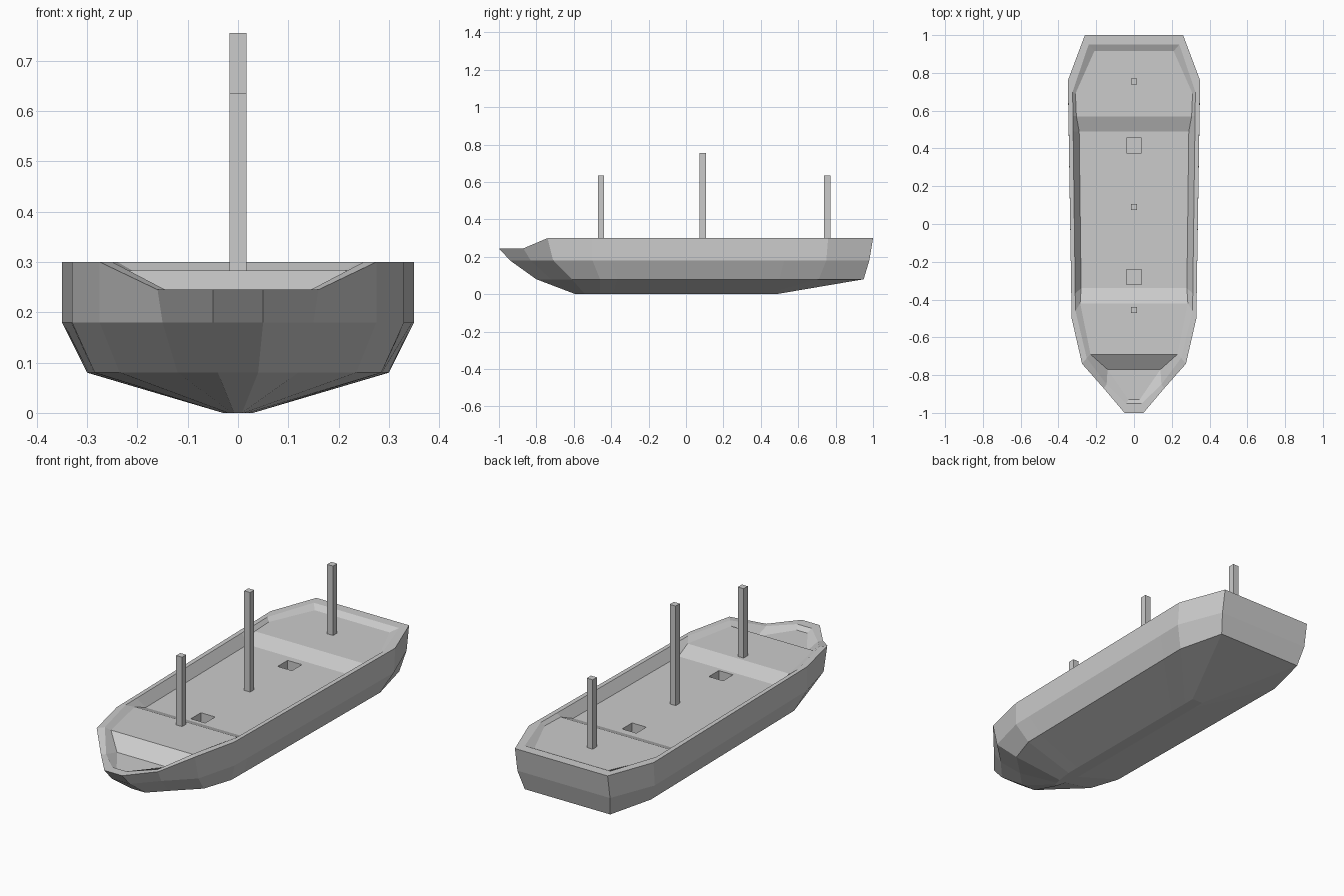
import bpy
import bmesh
from mathutils import Vector

old = bpy.data.objects.get("Cube")
if old:
    bpy.data.objects.remove(old, do_unlink=True)

# One plain grey for the whole ship
grey = bpy.data.materials.new("plain_grey")
grey.use_nodes = True
colour = (0.6, 0.6, 0.6, 1)
grey.diffuse_color = colour
grey.node_tree.nodes["Principled BSDF"].inputs["Base Color"].default_value = colour


def make_object(name, bm):
    bmesh.ops.recalc_face_normals(bm, faces=bm.faces)
    mesh = bpy.data.meshes.new(name)
    bm.to_mesh(mesh)
    bm.free()
    mesh.materials.append(grey)
    obj = bpy.data.objects.new(name, mesh)
    bpy.context.scene.collection.objects.link(obj)
    return obj


def box(name, y, bottom, top, width):
    bm = bmesh.new()
    bmesh.ops.create_cube(bm, size=1)
    for v in bm.verts:
        v.co = Vector((v.co.x * width, y + v.co.y * width,
                       top if v.co.z > 0 else bottom))
    return make_object(name, bm)


def sample(line, t):
    """Point at station t along a waterline from bow to stern."""
    i = min(int(t), len(line) - 2)
    return Vector(line[i]).lerp(Vector(line[i + 1]), t - i)


def level(z, points):
    return [(x, y, z) for x, y in points]


# Half outlines at each height, bow to stern
keel = level(0, [(.008, -.59), (.012, -.57), (.02, -.54), (.03, -.46), (.03, .42), (.03, .48)])
chine = level(.08, [(.04, -.8), (.12, -.72), (.235, -.61), (.285, -.46), (.3, .71), (.24, .95)])
waist = level(.18, [(.05, -.94), (.15, -.83), (.275, -.71), (.33, -.5), (.35, .75), (.26, .98)])
rim = level(.3, [(.05, -1), (.16, -.87), (.275, -.74), (.33, -.5), (.35, .76), (.26, 1)])
inner_rim = level(.3, [(.04, -.95), (.145, -.85), (.25, -.71), (.31, -.46), (.325, .7), (.24, .95)])

# The bow rail dips
for rail in (rim, inner_rim):
    for i in range(2):
        rail[i] = (rail[i][0], rail[i][1], .245)

# Deck edge with the sloped steps between the low bow, raised ends and waist
low, main, raised = .225, .25, .283
deck = [(.03, -.93, low), (.14, -.77, low), (.23, -.69, raised), (.285, -.42, raised),
        (.28, -.34, main), (.29, .49, main), (.305, .57, raised), (.31, .69, raised),
        (.21, .915, raised)]
stations = [0, 1, 2, 3, 3.08, 3.82, 3.89, 4, 5]

# Hull, bulwarks and deck as one closed shell
bm = bmesh.new()
rows = []
for t, edge in zip(stations, deck):
    half = [sample(line, t) for line in (keel, chine, waist, rim, inner_rim)]
    half.append(Vector(edge))
    left = [bm.verts.new(p) for p in half]
    right = [bm.verts.new((-p.x, p.y, p.z)) for p in half]
    rows.append(left + right[::-1])
for a, b in zip(rows, rows[1:]):
    n = len(a)
    for i in range(n):
        j = (i + 1) % n
        bm.faces.new((a[i], a[j], b[j], b[i]))
for row in (rows[0], rows[-1]):
    for i in range(len(row) // 2 - 1):
        bm.faces.new((row[i], row[i + 1], row[-2 - i], row[-1 - i]))
hull = make_object("hull", bm)

# Square hatch wells cut in the main deck
for name, y in (("fore_hatch", -.28), ("aft_hatch", .415)):
    cutter = box(name + "_cutter", y, .19, .4, .08)
    cutter.hide_render = True
    cutter.display_type = 'WIRE'
    cutter.hide_set(True)
    cut = hull.modifiers.new(name, 'BOOLEAN')
    cut.operation = 'DIFFERENCE'
    cut.solver = 'EXACT'
    cut.object = cutter

# Masts
for name, y, base, top in (("fore_mast", -.455, raised, .635),
                           ("main_mast", .09, main, .755),
                           ("aft_mast", .755, raised, .635)):
    box(name, y, base - .01, top, .033)
